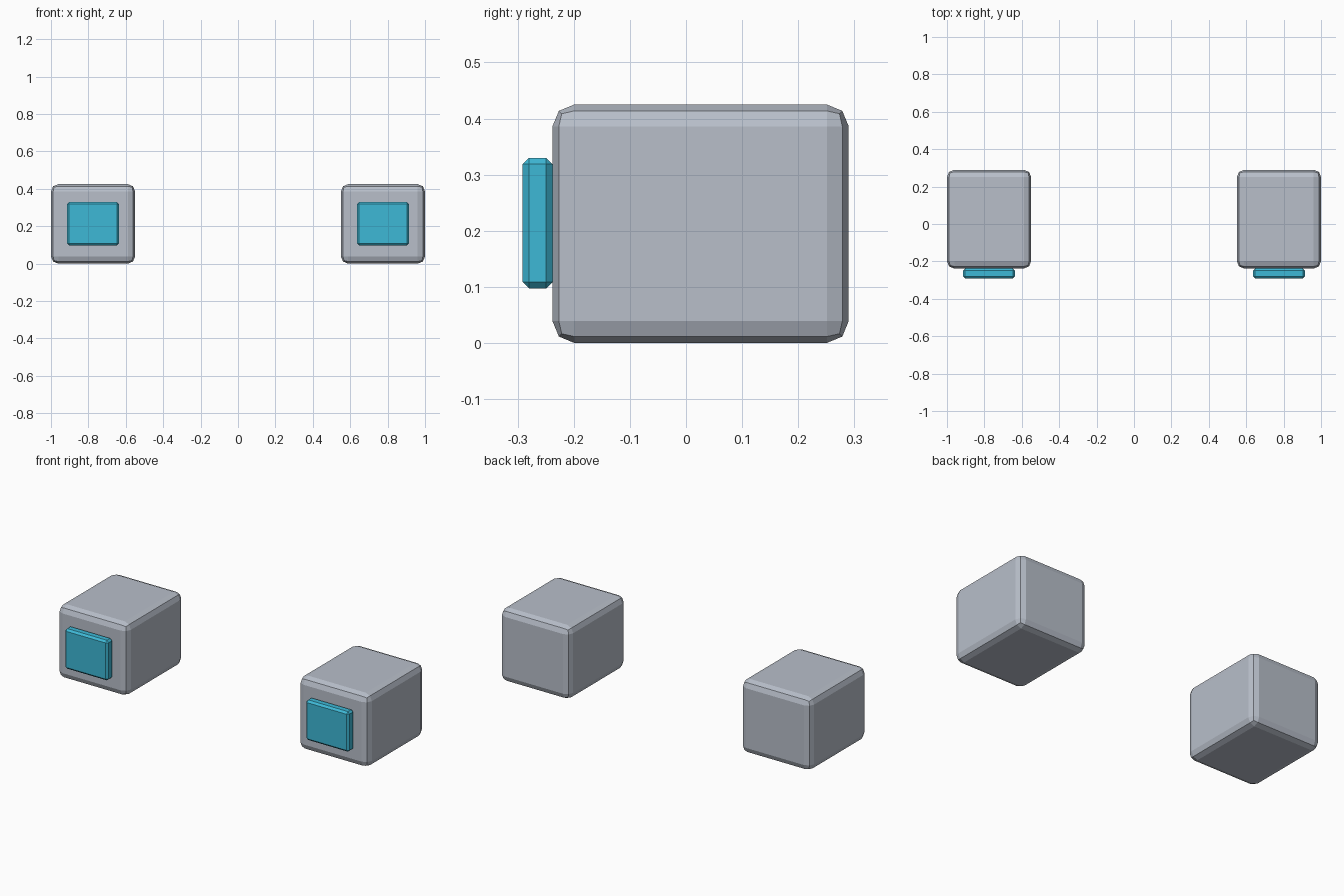
import bpy

if "Cube" in bpy.data.objects:
    bpy.data.objects.remove(bpy.data.objects["Cube"])


def material(name, rgb):
    m = bpy.data.materials.new(name)
    m.diffuse_color = (*rgb, 1)
    m.use_nodes = True
    m.node_tree.nodes["Principled BSDF"].inputs["Base Color"].default_value = m.diffuse_color
    return m


grey = material("cool grey", (0.48, 0.52, 0.59))
cyan = material("cyan", (0.048, 0.48, 0.67))


def bevelled_box(name, lo, hi, bevel, segments, mat):
    """Flat-shaded box between two corners with bevelled edges."""
    bpy.ops.mesh.primitive_cube_add(
        size=1, location=[(a + b) / 2 for a, b in zip(lo, hi)])
    ob = bpy.context.object
    ob.name = name
    ob.scale = [b - a for a, b in zip(lo, hi)]
    bpy.ops.object.transform_apply(location=False, rotation=False, scale=True)
    mod = ob.modifiers.new("bevel", 'BEVEL')
    mod.width = bevel
    mod.segments = segments
    mod.limit_method = 'NONE'
    ob.data.materials.append(mat)


for side, cx in (("left", -0.775), ("right", 0.775)):
    # Housing block
    bevelled_box(side + "_housing", (cx - 0.225, -0.238, 0),
                 (cx + 0.225, 0.29, 0.425), 0.039, 2, grey)
    # Raised panel on the front of the housing
    bevelled_box(side + "_front_panel", (cx - 0.139, -0.291, 0.097),
                 (cx + 0.139, -0.238, 0.33), 0.0115, 1, cyan)
